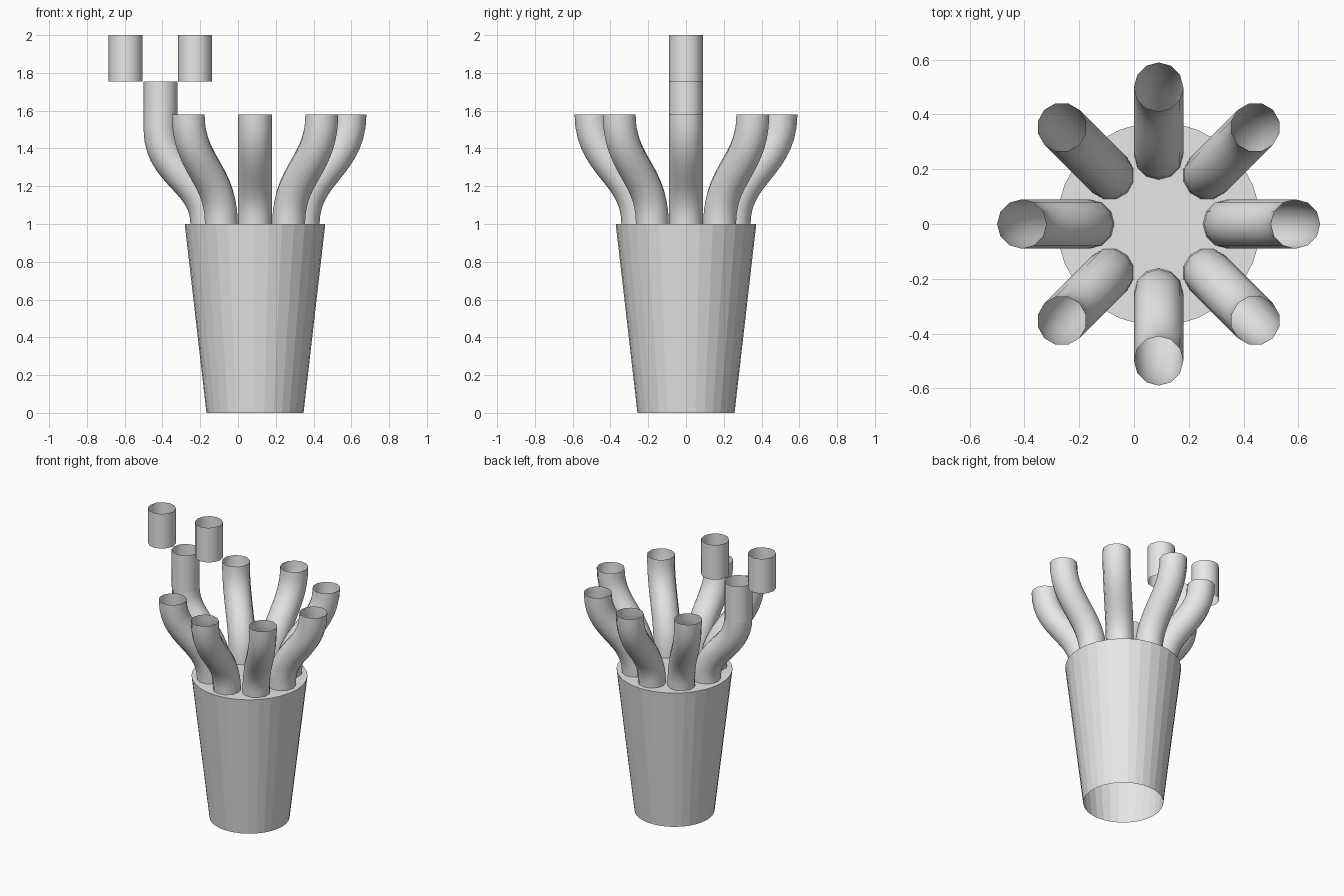
import bpy, bmesh, math
from mathutils import Vector

if "Cube" in bpy.data.objects:
    bpy.data.objects.remove(bpy.data.objects["Cube"])

CX = 0.09          # pot axis
R = 0.09           # tube radius
SIDES = 12

grey = bpy.data.materials.new("plain grey")
grey.diffuse_color = (0.8, 0.8, 0.8, 1)
grey.use_nodes = True
grey.node_tree.nodes["Principled BSDF"].inputs["Base Color"].default_value = grey.diffuse_color


def finish(bm, name, smooth):
    me = bpy.data.meshes.new(name)
    bm.to_mesh(me)
    bm.free()
    me.materials.append(grey)
    for p in me.polygons:
        p.use_smooth = smooth
    ob = bpy.data.objects.new(name, me)
    bpy.context.collection.objects.link(ob)
    return ob


def bridge(bm, rings):
    for a, b in zip(rings, rings[1:]):
        n = len(a)
        for i in range(n):
            j = (i + 1) % n
            bm.faces.new((a[i], a[j], b[j], b[i]))


def lathe(name, profile, n, cap=False):
    """Revolve (radius, z) points about the pot axis."""
    bm = bmesh.new()
    rings = [[bm.verts.new((CX + r * math.cos(2 * math.pi * i / n),
                            r * math.sin(2 * math.pi * i / n), z))
              for i in range(n)] for r, z in profile]
    bridge(bm, rings)
    if cap:
        bm.faces.new(rings[-1])
    return finish(bm, name, False)


def tube(name, path, angle, origin):
    """Open pipe along (radial, z, slope angle) points in a vertical plane."""
    out = Vector((math.cos(angle), math.sin(angle), 0))
    side = Vector((-math.sin(angle), math.cos(angle), 0))
    up = Vector((0, 0, 1))
    bm = bmesh.new()
    rings = []
    for r, z, tilt in path:
        c = origin + out * r + up * z
        across = out * math.cos(tilt) - up * math.sin(tilt)
        rings.append([bm.verts.new(c + R * (across * math.cos(a) + side * math.sin(a)))
                      for a in (2 * math.pi * i / SIDES for i in range(SIDES))])
    bridge(bm, rings)
    return finish(bm, name, True)


def s_curve(r0, r1, z0, z1, steps=14):
    """Bezier that leaves and arrives vertically."""
    h = 0.47 * (z1 - z0)
    pts = [Vector(p) for p in ((r0, z0), (r0, z0 + h), (r1, z1 - h), (r1, z1))]
    path = []
    for k in range(steps + 1):
        t = k / steps
        u = 1 - t
        p = u**3 * pts[0] + 3*u*u*t * pts[1] + 3*u*t*t * pts[2] + t**3 * pts[3]
        d = u*u * (pts[1] - pts[0]) + 2*u*t * (pts[2] - pts[1]) + t*t * (pts[3] - pts[2])
        path.append((p.x, p.y, math.atan2(d.x, d.y)))
    return path


# Tapered pot, open underneath, with a flat rim and a centre disc
lathe("pot_wall", [(0.257, 0), (0.372, 1.0)], 32)
lathe("pot_rim", [(0.372, 1.0), (0.145, 1.0)], 32)
disc = lathe("pot_centre", [(0.145, 1.0)], 32, cap=True)

# Eight curved arms; the left one is shorter and carries the extra pipe
axis = Vector((CX, 0, 0))
for k in range(8):
    top = 1.5 if k == 4 else 1.58
    tube(f"arm_{k + 1}", s_curve(0.252, 0.5, 1.0, top), k * math.pi / 4, axis)

# Straight pipe pieces above the left arm
for name, x, z0, z1 in (("middle_pipe", -0.41, 1.5, 1.755),
                        ("left_pipe", -0.595, 1.755, 2.0),
                        ("right_pipe", -0.228, 1.755, 2.0)):
    tube(name, [(0, z0, 0), (0, z1, 0)], 0, Vector((x, 0, 0)))
